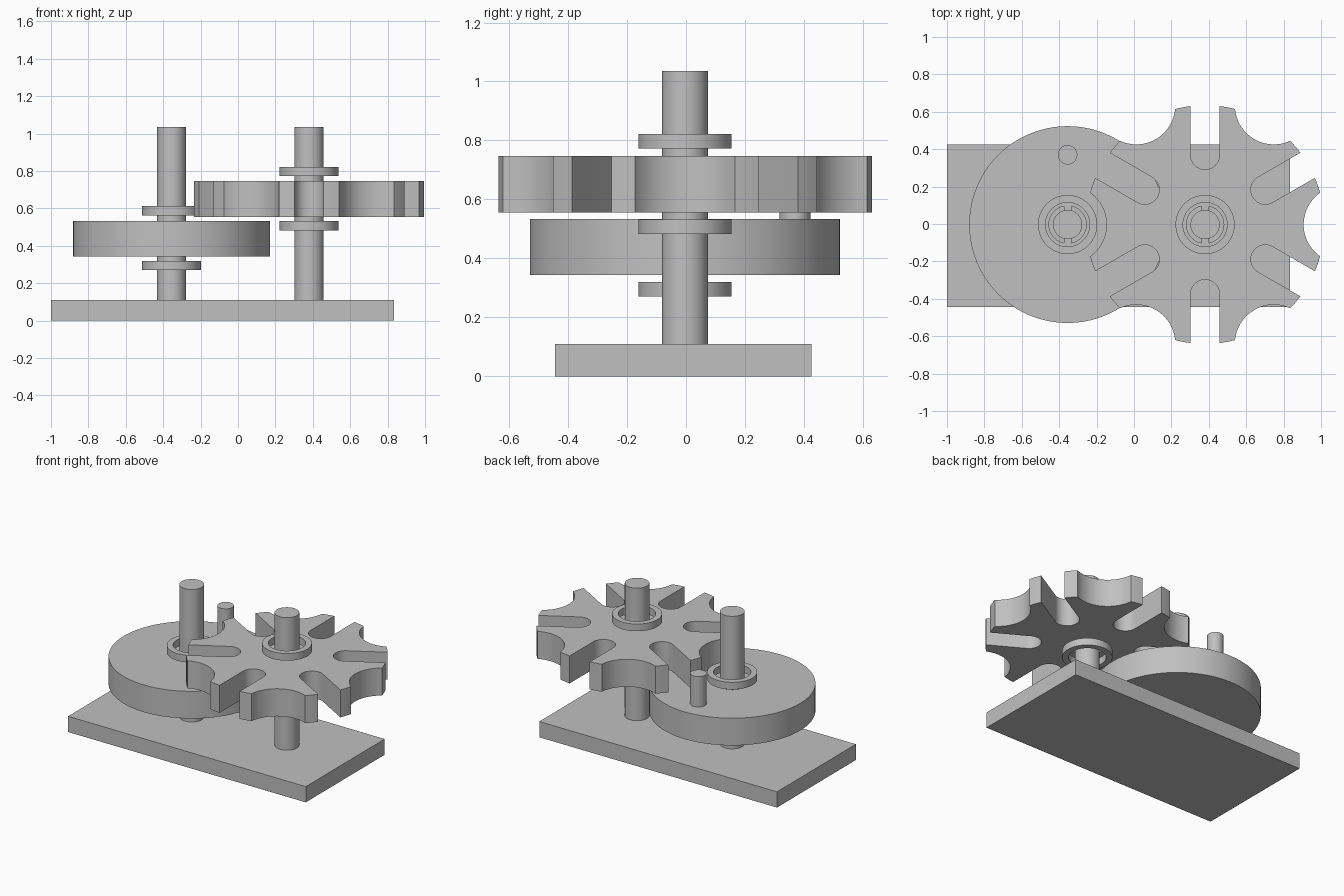
import bpy
from math import pi, sin, cos, acos, asin, sqrt, radians

cube = bpy.data.objects.get("Cube")
if cube:
    bpy.data.objects.remove(cube, do_unlink=True)

grey = bpy.data.materials.new("plain grey")
grey.use_nodes = True
GREY = (0.53, 0.53, 0.53, 1)
grey.diffuse_color = GREY
grey.node_tree.nodes["Principled BSDF"].inputs["Base Color"].default_value = GREY

Y = -0.003                      # axle line
DRIVE_X, WHEEL_X = -0.355, 0.38
AXLE_R, BORE_R, KEY_HALF = 0.078, 0.1, 0.02


def arc(cx, cy, r, a0, a1, n):
    return [(cx + r * cos(a0 + (a1 - a0) * i / n),
             cy + r * sin(a0 + (a1 - a0) * i / n)) for i in range(n + 1)]


def circle(r, n=96):
    return arc(0, 0, r, 0, 2 * pi, n)[:-1]


def rotate(points, a):
    return [(x * cos(a) - y * sin(a), x * sin(a) + y * cos(a)) for x, y in points]


def plate(name, loops, x, y, z0, z1):
    """Extrude a flat outline (first loop) with holes (other loops)."""
    curve = bpy.data.curves.new(name, 'CURVE')
    curve.dimensions = '2D'
    curve.fill_mode = 'BOTH'
    curve.extrude = (z1 - z0) / 2
    for loop in loops:
        spline = curve.splines.new('POLY')
        spline.points.add(len(loop) - 1)
        for p, (px, py) in zip(spline.points, loop):
            p.co = (px, py, 0, 1)
        spline.use_cyclic_u = True
    obj = bpy.data.objects.new(name, curve)
    obj.location = (x, y, (z0 + z1) / 2)
    bpy.context.collection.objects.link(obj)
    bpy.ops.object.select_all(action='DESELECT')
    obj.select_set(True)
    bpy.context.view_layer.objects.active = obj
    bpy.ops.object.convert(target='MESH')
    obj = bpy.context.view_layer.objects.active
    bpy.ops.object.mode_set(mode='EDIT')
    bpy.ops.mesh.select_all(action='SELECT')
    bpy.ops.mesh.remove_doubles(threshold=0.0001)
    bpy.ops.mesh.normals_make_consistent(inside=False)
    bpy.ops.object.mode_set(mode='OBJECT')
    obj.data.materials.clear()
    obj.data.materials.append(grey)
    bpy.ops.object.shade_smooth_by_angle(angle=radians(30))
    return obj


def keyed_bore():
    """Round hole with two keys that reach the axle at front and back."""
    a = acos(KEY_HALF / BORE_R)
    b = acos(KEY_HALF / AXLE_R)
    half = arc(0, 0, BORE_R, -a, a, 32) + arc(0, 0, AXLE_R, b, pi - b, 6)
    return half + rotate(half, pi)


def star_outline(r=0.638, slots=6, dist=0.735, scoop=0.208, half=0.0775, slot_end=0.372):
    """Concave scoops alternating with round-ended radial slots."""
    sx = (r * r + dist * dist - scoop * scoop) / (2 * dist)
    scoop_half = acos((dist - sx) / scoop)
    tip0 = acos(sx / r)
    slot_a = asin(half / r)
    step = 2 * pi / slots
    # scoop, tip, then slot centred half a step further round
    tooth = arc(dist, 0, scoop, pi + scoop_half, pi - scoop_half, 24)
    tooth += arc(0, 0, r, tip0, step / 2 - slot_a, 4)[1:]
    slot = arc(slot_end, 0, half, 1.5 * pi, 0.5 * pi, 20)
    slot.append((sqrt(r * r - half * half), half))
    tooth += rotate(slot, step / 2)
    tooth += arc(0, 0, r, step / 2 + slot_a, step - tip0, 4)[1:-1]
    return [p for i in range(slots) for p in rotate(tooth, i * step)]


# Base plate
plate("base_plate", [[(-0.9175, -0.435), (0.9175, -0.435), (0.9175, 0.435), (-0.9175, 0.435)]],
      -0.0825, -0.01, 0, 0.11)

# Axles with a loose collar under and over each wheel
for side, x, collars in (("drive", DRIVE_X, (0.27, 0.562)), ("star", WHEEL_X, (0.482, 0.772))):
    plate(side + "_axle", [circle(AXLE_R, 64)], x, Y, 0.11, 1.035)
    for label, z in zip(("lower", "upper"), collars):
        plate(f"{side}_{label}_collar", [circle(0.158), circle(0.118)], x, Y, z, z + 0.05)

# Drive disc with its crank pin
plate("drive_disc", [circle(0.526, 128), keyed_bore()], DRIVE_X, Y, 0.343, 0.533)
plate("crank_pin", [circle(0.052, 48)], DRIVE_X, 0.37, 0.533, 0.745)

# Slotted star wheel
plate("star_wheel", [star_outline(), keyed_bore()], WHEEL_X, Y, 0.555, 0.747)
